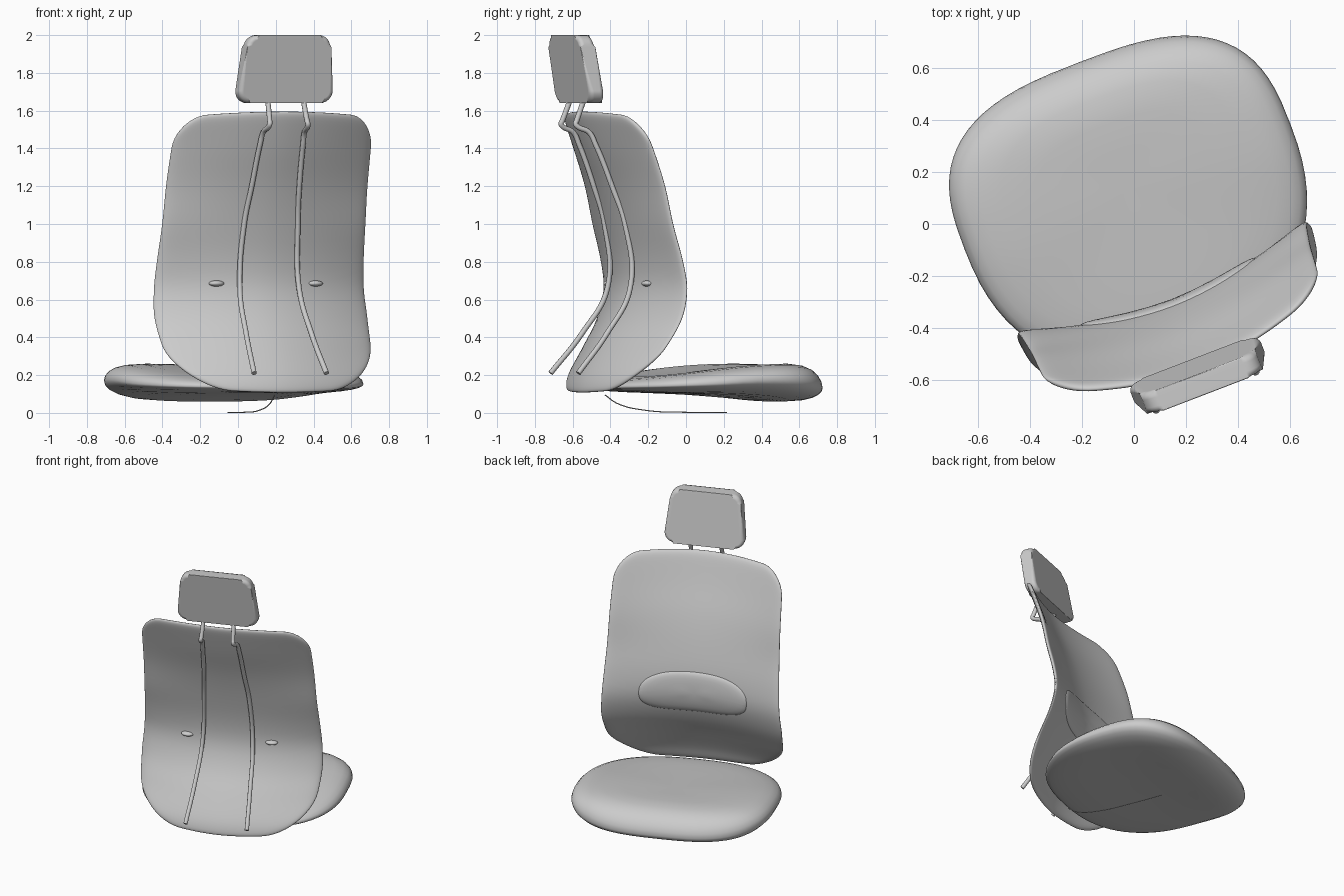
import bpy, bmesh, math
from mathutils import Matrix

if "Cube" in bpy.data.objects:
    bpy.data.objects.remove(bpy.data.objects["Cube"])

# whole chair is turned about z, slightly off centre
PLACE = Matrix.Rotation(math.radians(21), 4, 'Z') @ Matrix.Translation((0.028, 0, 0))


def interp(pts, t):
    """Smooth cubic interpolation through (t, value) pairs."""
    n = len(pts)
    t = min(max(t, pts[0][0]), pts[-1][0])
    i = max(k for k in range(n - 1) if pts[k][0] <= t)

    def slope(k):
        a, b = pts[max(k - 1, 0)], pts[min(k + 1, n - 1)]
        return (b[1] - a[1]) / (b[0] - a[0])
    (t0, a), (t1, b) = pts[i], pts[i + 1]
    h = t1 - t0
    u = (t - t0) / h
    return (a * (1 + 2 * u) * (1 - u) ** 2 + b * u * u * (3 - 2 * u)
            + h * slope(i) * u * (1 - u) ** 2 + h * slope(i + 1) * u * u * (u - 1))


def finish(name, bm, sharp=None):
    bmesh.ops.recalc_face_normals(bm, faces=bm.faces)
    me = bpy.data.meshes.new(name)
    bm.to_mesh(me)
    bm.free()
    ob = bpy.data.objects.new(name, me)
    bpy.context.collection.objects.link(ob)
    ob.matrix_world = PLACE
    for p in me.polygons:
        p.use_smooth = True
    if sharp:
        me.set_sharp_from_angle(angle=math.radians(sharp))
    return ob


def cushion(name, fn, n=72):
    """Closed pad from rings: fn(angle, radius, side) -> point."""
    bm = bmesh.new()
    radii = [0.25, 0.5, 0.7, 0.83, 0.91, 0.96, 0.99]
    rings = [(r, 1) for r in radii] + [(1, 0)] + [(r, -1) for r in reversed(radii)]
    vs = [[bm.verts.new(fn(2 * math.pi * k / n, r, s)) for k in range(n)] for r, s in rings]
    for a, b in zip(vs, vs[1:]):
        for k in range(n):
            bm.faces.new((a[k], a[(k + 1) % n], b[(k + 1) % n], b[k]))
    for ring, side in ((vs[0], 1), (vs[-1], -1)):
        c = bm.verts.new(fn(0, 0, side))
        for k in range(n):
            bm.faces.new((ring[k], ring[(k + 1) % n], c))
    return finish(name, bm)


def wire(name, pts, radius):
    cu = bpy.data.curves.new(name, 'CURVE')
    cu.dimensions = '3D'
    cu.bevel_depth = radius
    cu.bevel_resolution = 3
    cu.use_fill_caps = True
    sp = cu.splines.new('BEZIER')
    sp.bezier_points.add(len(pts) - 1)
    for b, p in zip(sp.bezier_points, pts):
        b.co = p
        b.handle_left_type = b.handle_right_type = 'AUTO'
    ob = bpy.data.objects.new(name, cu)
    bpy.context.collection.objects.link(ob)
    ob.matrix_world = PLACE
    return ob


def spow(v, e):
    return math.copysign(abs(v) ** e, v)


# backrest surface: centre profile, wing depth and half width by height
CENTRE = [(.11, -.60), (.2, -.57), (.35, -.49), (.5, -.405), (.65, -.357), (.8, -.36),
          (1, -.402), (1.2, -.46), (1.4, -.535), (1.6, -.605)]
WING = [(.11, .12), (.35, .14), (.65, .12), (.8, .106), (1, .098), (1.2, .115), (1.4, .128), (1.6, .125)]
WIDTH = [(.11, .54), (.3, .583), (.5, .603), (.65, .595), (.8, .586), (1, .576), (1.4, .565), (1.6, .55)]


def back_y(x, z):
    return interp(CENTRE, z) + interp(WING, z) * abs(x / .59) ** 1.8


# backrest shell, rounded off at its rim
bm = bmesh.new()
NS, NT = 40, 44
front, rear = [], []
for i in range(NS + 1):
    s = math.sin(math.pi * (i / NS - .5))
    kt = max(0, (abs(s) - .74) / .26)
    kb = max(0, (abs(s) - .5) / .5)
    top = 1.595 - .03 * s * s - .16 * (1 - math.sqrt(max(0, 1 - kt * kt)))
    low = .108 + .03 * s * s + .23 * (1 - math.sqrt(max(0, 1 - kb * kb)))
    fcol, rcol = [], []
    for j in range(NT + 1):
        t = math.sin(math.pi * (j / NT - .5))
        z = low + (top - low) * (t + 1) / 2
        x = s * interp(WIDTH, z)
        y = back_y(x, z)
        h = .018 * math.sqrt(max(0, (1 - abs(s) ** 20) * (1 - abs(t) ** 40)))
        f = bm.verts.new((x, y + h, z))
        fcol.append(f)
        rcol.append(f if i in (0, NS) or j in (0, NT) else bm.verts.new((x, y - h, z)))
    front.append(fcol)
    rear.append(rcol)
for g in (front, rear):
    for a, b in zip(g, g[1:]):
        for j in range(NT):
            quad = (a[j], b[j], b[j + 1], a[j + 1])
            if bm.faces.get(quad) is None:
                bm.faces.new(quad)
finish("backrest", bm, 60)


# lumbar pad following the backrest
def lumbar(a, r, side):
    x = .365 * r * spow(math.cos(a), .6)
    up = r * spow(math.sin(a), .7)
    z = .695 + .145 * up - (.03 if up > 0 else .005) * (x / .365) ** 2
    return (x, back_y(x, z) + .012 + side * .02 * math.sqrt(1 - r ** 8), z)


cushion("lumbar_pad", lumbar)

# seat cushion: edge / top / bottom heights by depth
EDGE = [(-.5, .135), (-.1, .155), (.2, .175), (.45, .165), (.65, .12)]
TOP = [(-.5, .19), (-.2, .235), (.1, .275), (.4, .292), (.55, .282), (.65, .25)]
BOTTOM = [(-.5, .11), (0, .10), (.3, .08), (.55, .045), (.65, .045)]


def seat(a, r, side):
    c, s = math.cos(a), math.sin(a)
    x = .67 * r * spow(c, .70 if s > 0 else .8)
    y = .14 + r * (.515 if s > 0 else .64) * spow(s, .70 if s > 0 else .85)
    e = interp(EDGE, y)
    bulge = math.sqrt(1 - r ** 5)
    if side > 0:
        z = e + (interp(TOP, y) - .045 * (1 - r * r) - e) * bulge
    else:
        z = e + (interp(BOTTOM, y) - e) * bulge
    return (x, y, z)


cushion("seat", seat)

# headrest: tapered, tilted rounded slab
bm = bmesh.new()
outline = []
for cx, cz, start in ((1, 0, -90), (1, 1, 0), (-1, 1, 90), (-1, 0, 180)):
    half, rad = (.238 if cz else .268), .065
    for k in range(7):
        t = math.radians(start + 15 * k)
        outline.append((cx * (half - rad) + rad * math.cos(t) - .004,
                        (1.935 if cz else 1.705) + rad * math.sin(t)))
caps = [[bm.verts.new((x, -.606 - .17 * (z - 1.64) + off, z)) for x, z in outline]
        for off in (-.042, .042)]
rim = {e for vs in caps for e in bm.faces.new(vs).edges}
for k in range(len(outline)):
    m = (k + 1) % len(outline)
    bm.faces.new((caps[0][k], caps[0][m], caps[1][m], caps[1][k]))
bmesh.ops.bevel(bm, geom=list(rim), offset=.025, segments=5, profile=.5, affect='EDGES')
headrest = finish("headrest", bm)
headrest.modifiers.new("normals", 'WEIGHTED_NORMAL')

# headrest rods down the back and small oval buttons
for side, tag in ((-1, "left"), (1, "right")):
    path = [(.205, -.70, .21), (.185, -.53, .42), (.168, -.392, .66), (.152, -.415, 1),
            (.135, -.482, 1.2), (.122, -.57, 1.42), (.117, -.605, 1.485), (.110, -.67, 1.518),
            (.108, -.678, 1.53), (.106, -.672, 1.545), (.10, -.62, 1.68)]
    wire("rod_" + tag, [(side * x, y, z) for x, y, z in path], .014)
    bm = bmesh.new()
    bmesh.ops.create_uvsphere(bm, u_segments=20, v_segments=12, radius=1)
    for v in bm.verts:
        v.co = (side * .28 + v.co.x * .042, back_y(.28, .685) - .015 + v.co.y * .03, .685 + v.co.z * .016)
    finish("button_" + tag, bm)

# thin centre strip under the seat
wire("under_strip", [(0, -.47, .095), (0, -.40, .05), (0, -.25, .015), (0, 0, .003), (0, .22, .003)], .003)
